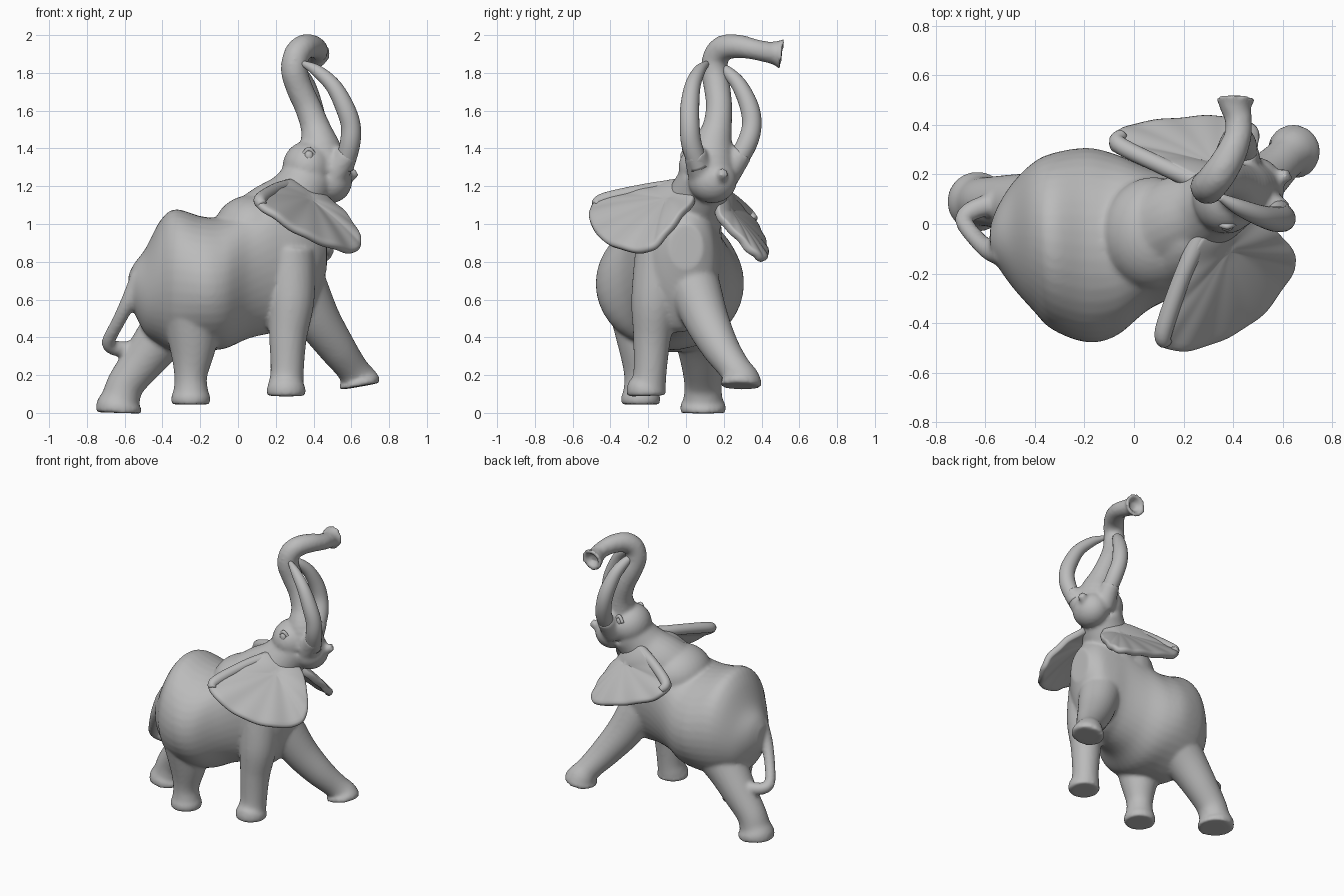
import bpy, bmesh, math
from mathutils import Vector, Matrix

if "Cube" in bpy.data.objects:
    bpy.data.objects.remove(bpy.data.objects["Cube"])

skin = bpy.data.materials.new("grey_skin")
skin.diffuse_color = (0.5, 0.5, 0.5, 1)
skin.use_nodes = True
skin.node_tree.nodes["Principled BSDF"].inputs["Base Color"].default_value = skin.diffuse_color


def spline(pts, steps, closed=False):
    """Smooth interpolation through tuples of any length."""
    n, out = len(pts), []
    get = (lambda i: pts[i % n]) if closed else (lambda i: pts[max(0, min(n - 1, i))])
    for i in range(n if closed else n - 1):
        for s in range(steps):
            t = s / steps
            out.append([0.5 * (2 * b + (c - a) * t + (2 * a - 5 * b + 4 * c - d) * t * t
                               + (3 * b - a - 3 * c + d) * t ** 3)
                        for a, b, c, d in zip(get(i - 1), get(i), get(i + 1), get(i + 2))])
    if not closed:
        out.append(list(pts[-1]))
    return out


def skin_rings(bm, rings):
    vs = [[bm.verts.new(p) for p in r] for r in rings]
    n = len(vs[0])
    for a, b in zip(vs, vs[1:]):
        for i in range(n):
            bm.faces.new((a[i], a[(i + 1) % n], b[(i + 1) % n], b[i]))
    bm.faces.new(vs[0][::-1])
    bm.faces.new(vs[-1])


def tube(bm, pts, steps=6, n=24, wrinkle=0.0, hollow=False):
    """Round limb through (x, y, z, radius) points."""
    path = spline(pts, steps)
    rings, side = [], None
    for i, p in enumerate(path):
        d = (Vector(path[min(i + 1, len(path) - 1)][:3]) - Vector(path[max(i - 1, 0)][:3])).normalized()
        side = d.orthogonal().normalized() if side is None else (side - d * side.dot(d)).normalized()
        up = d.cross(side)
        r = p[3] + (wrinkle if i % 2 else -wrinkle)
        rings.append([Vector(p[:3]) + r * (side * math.cos(k * math.tau / n) + up * math.sin(k * math.tau / n))
                      for k in range(n)])
    if hollow:
        c = Vector(path[-1][:3])
        last = rings[-1]
        rings.append([c + (v - c) * 0.68 for v in last])
        rings.append([c + (v - c) * 0.4 - d * 0.04 for v in last])
    skin_rings(bm, rings)


def ball(bm, c, r):
    bmesh.ops.create_uvsphere(bm, u_segments=28, v_segments=18, radius=1,
                              matrix=Matrix.Translation(c) @ Matrix.Diagonal((*r, 1)))


def finish(name, bm, voxel=0, smooth=0):
    bmesh.ops.recalc_face_normals(bm, faces=bm.faces[:])
    me = bpy.data.meshes.new(name)
    bm.to_mesh(me)
    bm.free()
    me.materials.append(skin)
    ob = bpy.data.objects.new(name, me)
    bpy.context.collection.objects.link(ob)
    if voxel:
        m = ob.modifiers.new("fuse", 'REMESH')
        m.mode, m.voxel_size, m.use_smooth_shade = 'VOXEL', voxel, True
    if smooth:
        m = ob.modifiers.new("soften", 'SMOOTH')
        m.factor, m.iterations = 0.5, smooth
    me.polygons.foreach_set("use_smooth", [True] * len(me.polygons))
    return ob


# Torso: sections along x as (x, y centre, z centre, half width, half height)
bm = bmesh.new()
torso = [(-.58, -.06, .66, .05, .07), (-.55, -.05, .66, .12, .13), (-.49, -.045, .645, .21, .225),
         (-.41, -.05, .69, .295, .33), (-.33, -.07, .7, .355, .378), (-.19, -.085, .685, .392, .355),
         (-.07, -.085, .69, .365, .35), (.06, -.06, .755, .285, .36), (.2, -.045, .82, .235, .395),
         (.32, -.03, .81, .205, .37), (.41, -.01, .83, .16, .25), (.47, .0, .88, .09, .12)]
skin_rings(bm, [[(x, y + w * math.cos(k * math.tau / 40), z + h * math.sin(k * math.tau / 40))
                 for k in range(40)] for x, y, z, w, h in spline(torso, 6)])
# Shoulder hump
ball(bm, (.08, -.04, .97), (.21, .23, .185))
# Neck, skull, jaw and lip
tube(bm, [(.1, -.03, .98, .18), (.2, .02, 1.05, .18), (.3, .06, 1.14, .155), (.38, .11, 1.25, .14)])
ball(bm, (.37, .11, 1.3), (.135, .15, .14))
ball(bm, (.49, .14, 1.23), (.115, .13, .12))
tube(bm, [(.48, .15, 1.2, .05), (.57, .18, 1.24, .035), (.625, .2, 1.275, .027)])
# Tusk sockets
for a, b in (((.5, .09, 1.25), (.585, .045, 1.38)), ((.44, .2, 1.25), (.445, .3, 1.38))):
    tube(bm, [(*a, .08), (*b, .058)])
# Four legs with flared feet
tube(bm, [(.27, -.13, .85, .14), (.28, -.165, .6, .125), (.265, -.18, .4, .1), (.26, -.19, .22, .088),
          (.255, -.2, .15, .095), (.255, -.21, .12, .105), (.255, -.21, .09, .1)])
tube(bm, [(.33, .04, .68, .14), (.42, .105, .5, .12), (.52, .18, .35, .1), (.6, .255, .24, .085),
          (.63, .285, .19, .095), (.64, .29, .165, .11), (.645, .29, .14, .108)])
tube(bm, [(-.24, -.24, .55, .17), (-.24, -.235, .35, .125), (-.25, -.24, .2, .088),
          (-.25, -.24, .12, .092), (-.25, -.24, .08, .105), (-.25, -.24, .045, .1)])
tube(bm, [(-.28, .05, .55, .18), (-.39, .07, .42, .14), (-.5, .085, .28, .115), (-.59, .09, .16, .1),
          (-.62, .09, .08, .103), (-.63, .09, .04, .12), (-.632, .09, .0, .12)])
# Tail curling onto the hind leg
tube(bm, [(-.52, -.12, .72, .05), (-.575, -.11, .6, .042), (-.635, -.06, .48, .036), (-.685, .01, .38, .036),
          (-.66, .05, .345, .04), (-.58, .08, .335, .045)])
# Raised trunk with wrinkles and flared hollow tip
tube(bm, [(.46, .13, 1.27, .13), (.435, .14, 1.4, .11), (.41, .165, 1.51, .079), (.37, .175, 1.62, .07),
          (.325, .165, 1.72, .07), (.298, .15, 1.81, .07), (.308, .16, 1.89, .068), (.345, .205, 1.934, .067),
          (.39, .28, 1.94, .062), (.42, .36, 1.925, .055), (.42, .43, 1.91, .055), (.41, .475, 1.905, .064),
          (.41, .51, 1.9, .082)], 8, 28, 0.002, True)
finish("body", bm, 0.012, 7)

# Tusks sweeping up and in
tusk_radii = (.052, .054, .052, .05, .042, .032, .015)
near = [(.56, .07, 1.3), (.592, .03, 1.42), (.597, .02, 1.52), (.565, .02, 1.62),
        (.505, .035, 1.73), (.42, .07, 1.81), (.345, .11, 1.85)]
far = [(.45, .25, 1.3), (.44, .32, 1.42), (.42, .348, 1.52), (.4, .335, 1.62),
       (.37, .285, 1.73), (.335, .225, 1.8), (.3, .175, 1.84)]
for name, pts in (("near_tusk", near), ("far_tusk", far)):
    bm = bmesh.new()
    tube(bm, [(*p, r) for p, r in zip(pts, tusk_radii)])
    finish(name, bm)


# Ears: blades fanned out from the root, with soft ribs
def ear(name, outline, cup):
    bm = bmesh.new()
    rim = [Vector(p) for p in spline(outline, 8, True)]
    root = (Vector(outline[0]) + Vector(outline[-1])) / 2
    mid = (sum(rim, Vector()) / len(rim)).lerp(root, 0.6)
    normal = Vector()
    for a, b in zip(rim, rim[1:] + rim[:1]):
        normal += (a - mid).cross(b - mid)
    normal.normalize()
    prev = None
    for j in range(1, 11):
        t = j / 10
        ring = [bm.verts.new(mid.lerp(p, t) + normal * (cup * 4 * t * (1 - t) + .004 * t * t * math.sin(i * .8)))
                for i, p in enumerate(rim)]
        n = len(ring)
        if prev:
            for i in range(n):
                bm.faces.new((prev[i], prev[(i + 1) % n], ring[(i + 1) % n], ring[i]))
        else:
            bm.faces.new(ring)
        prev = ring
    ob = finish(name, bm)
    m = ob.modifiers.new("thickness", 'SOLIDIFY')
    m.thickness, m.offset = 0.045, 0
    m = ob.modifiers.new("round", 'SUBSURF')
    m.levels = m.render_levels = 1


ear("near_ear", [(.28, -.03, 1.22), (.18, -.22, 1.18), (.085, -.45, 1.125), (.17, -.513, 1.05), (.33, -.475, .945),
                 (.5, -.375, .875), (.62, -.22, .85), (.648, -.13, .91), (.575, -.03, 1.03), (.45, .05, 1.14)], 0.012)
ear("far_ear", [(.3, .16, 1.19), (.1, .24, 1.14), (-.095, .31, 1.06), (-.04, .385, .96), (.15, .418, .88),
                (.34, .428, .825), (.46, .41, .805), (.5, .35, .845), (.48, .26, .94), (.43, .17, 1.04)], -0.01)

# Thick folded back edges of the ears
for name, pts in (("near_ear_fold", [(.28, -.03, 1.2, .04), (.2, -.2, 1.18, .036), (.12, -.43, 1.13, .036),
                                     (.13, -.48, 1.1, .025)]),
                  ("far_ear_fold", [(.28, .16, 1.17, .04), (.1, .24, 1.13, .034), (-.06, .32, 1.06, .034),
                                    (-.05, .36, 1.02, .025)])):
    bm = bmesh.new()
    tube(bm, pts)
    finish(name, bm)

# Eyes with raised lids
for name, c in (("near_eye", (.375, -.01, 1.36)), ("far_eye", (.375, .235, 1.36))):
    bm = bmesh.new()
    ball(bm, c, (.024, .02, .03))
    tube(bm, [(c[0] - .035, c[1] + .01, c[2], .01), (c[0], c[1], c[2] + .037, .012),
              (c[0] + .035, c[1] + .01, c[2], .01)], 6, 12)
    finish(name, bm)
